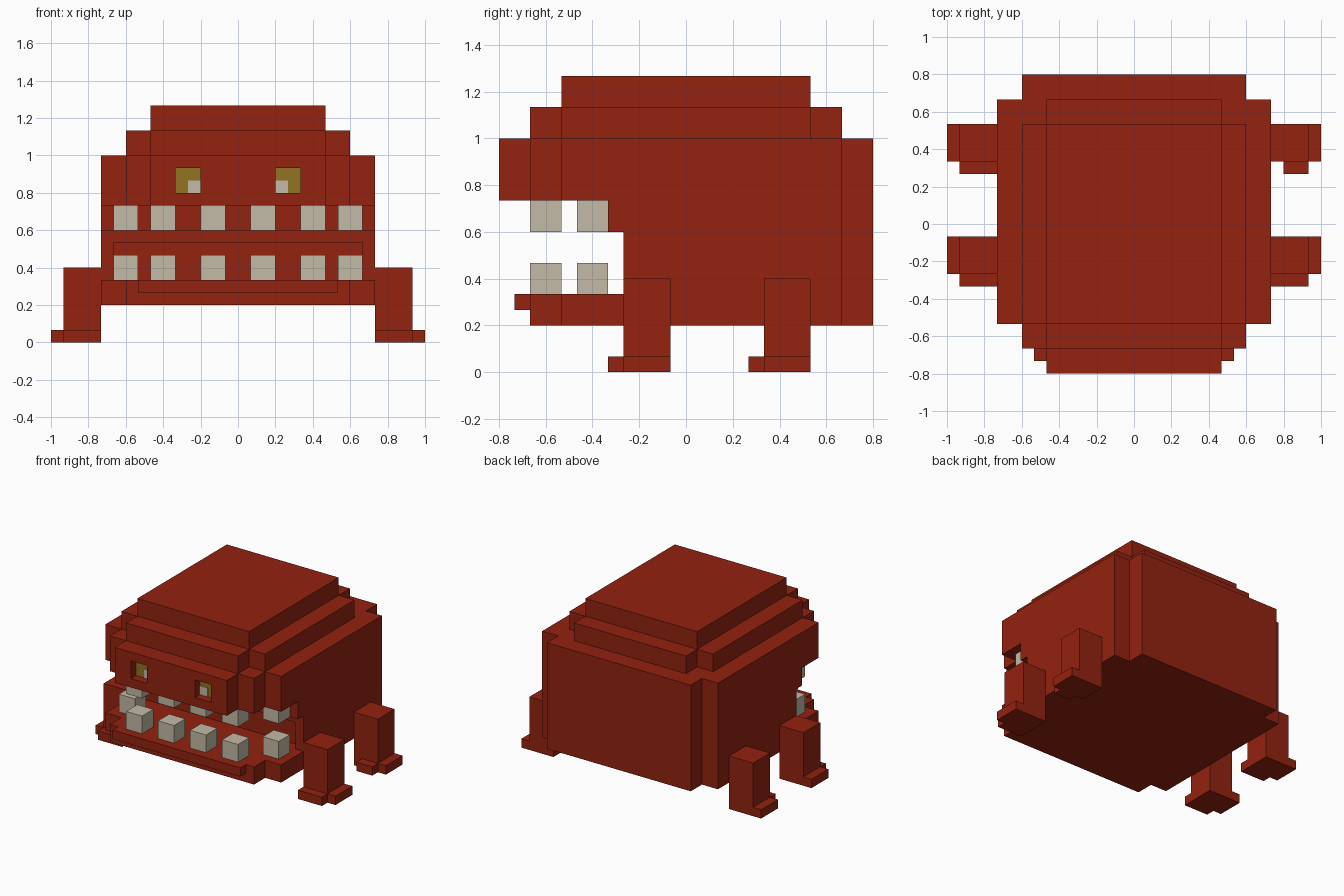
import bpy, bmesh

U = 1 / 15  # one block of the model's grid

cube = bpy.data.objects.get("Cube")
if cube:
    bpy.data.objects.remove(cube, do_unlink=True)


def material(name, rgb):
    m = bpy.data.materials.new(name)
    m.use_nodes = True
    m.diffuse_color = (*rgb, 1)
    m.node_tree.nodes["Principled BSDF"].inputs["Base Color"].default_value = (*rgb, 1)
    return m


RED = material("brick red", (0.292, 0.016, 0.005))
BONE = material("bone", (0.552, 0.491, 0.381))
OCHRE = material("ochre", (0.292, 0.172, 0.016))


def prism(name, outline, z0, z1, mat):
    """Extrude a flat outline, given in blocks, from z0 to z1."""
    bm = bmesh.new()
    base = bm.faces.new([bm.verts.new((x * U, y * U, z0 * U)) for x, y in outline])
    top = bmesh.ops.extrude_face_region(bm, geom=[base])["geom"]
    verts = [v for v in top if isinstance(v, bmesh.types.BMVert)]
    bmesh.ops.translate(bm, verts=verts, vec=(0, 0, (z1 - z0) * U))
    bmesh.ops.recalc_face_normals(bm, faces=bm.faces)
    mesh = bpy.data.meshes.new(name)
    bm.to_mesh(mesh)
    bm.free()
    mesh.materials.append(mat)
    ob = bpy.data.objects.new(name, mesh)
    bpy.context.collection.objects.link(ob)
    return ob


def box(name, x0, x1, y0, y1, z0, z1, mat):
    return prism(name, [(x0, y0), (x1, y0), (x1, y1), (x0, y1)], z0, z1, mat)


def mirrored(right_half):
    """Complete an outline from its +x half, listed front to back."""
    return right_half + [(-x, y) for x, y in reversed(right_half)]


def carve(ob, *bounds):
    """Cut a box out of an object and discard the cutter."""
    cutter = box("cutter", *bounds, RED)
    cutter.hide_render = True
    mod = ob.modifiers.new("carve", "BOOLEAN")
    mod.operation, mod.solver, mod.object = "DIFFERENCE", "EXACT", cutter
    bpy.context.view_layer.update()
    ev = ob.evaluated_get(bpy.context.evaluated_depsgraph_get())
    mesh = bpy.data.meshes.new_from_object(ev)
    ob.modifiers.clear()
    ob.data = mesh
    bpy.data.objects.remove(cutter, do_unlink=True)


# Body with stepped corners
body = prism("body", mirrored([(7, -12), (7, -10), (9, -10), (9, -8), (11, -8),
                               (11, 10), (9, 10), (9, 12)]), 3, 15, RED)
# Open mouth, with a stepped back wall, and the shorter lower jaw
carve(body, -12, 12, -13, -5, 5, 11)
carve(body, -12, 12, -13, -4, 5, 9)
carve(body, -10, 10, -13, -3, 5, 8)
carve(body, -12, 12, -13, -10, 2, 6)
# Eye sockets
for s in (-1, 1):
    a, b = sorted((3 * s, 5 * s))
    carve(body, a, b, -13, -11, 12, 14)

# Stepped back and lower lip
prism("upper_back", mirrored([(7, -10), (7, -8), (9, -8), (9, 8), (7, 8), (7, 10)]),
      15, 17, RED)
box("top_of_back", -7, 7, -8, 8, 17, 19, RED)
box("lower_lip", -8, 8, -11, -10, 4, 5, RED)

for s, side in ((1, "left"), (-1, "right")):
    # Eyes set into the sockets, pupils toward the middle and low
    a, b = sorted((3 * s, 5 * s))
    box(f"{side}_eye", a, b, -11.06, -11, 12, 14, OCHRE)
    a, b = sorted((3 * s, 4 * s))
    box(f"{side}_pupil", a, b, -11.12, -11.06, 12, 13, BONE)

    # Teeth: two in front and one further back, above and below
    for i, (x, y) in enumerate(((1, -10), (5, -10), (8, -7)), 1):
        a, b = sorted((x * s, (x + 2) * s))
        for row, z in (("lower", 5), ("upper", 9)):
            box(f"{side}_{row}_tooth_{i}", a, b, y, y + 2, z, z + 2, BONE)

    # Legs with a side toe and a front toe
    for place, y in (("front", -4), ("back", 5)):
        a, b = sorted((11 * s, 14 * s))
        box(f"{side}_{place}_leg", a, b, y, y + 3, 0, 6, RED)
        a, b = sorted((14 * s, 15 * s))
        box(f"{side}_{place}_side_toe", a, b, y, y + 3, 0, 1, RED)
        inner = 12 if (side, place) == ("left", "back") else 11
        a, b = sorted((inner * s, 14 * s))
        box(f"{side}_{place}_front_toe", a, b, y - 1, y, 0, 1, RED)
